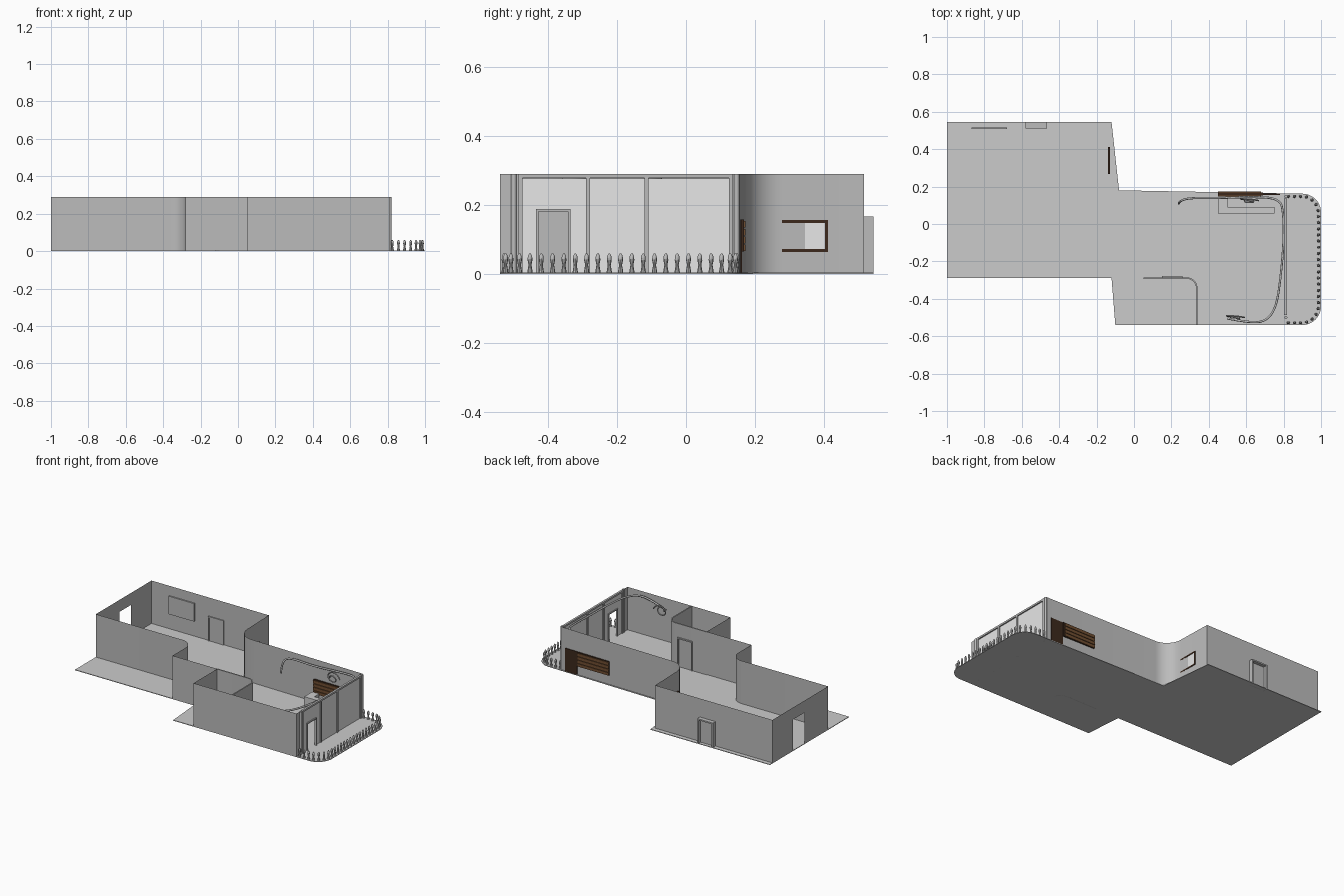
import bpy, bmesh, math
from mathutils import Vector

cube = bpy.data.objects.get("Cube")
if cube:
    bpy.data.objects.remove(cube, do_unlink=True)


def material(name, rgb):
    m = bpy.data.materials.new(name)
    m.use_nodes = True
    m.diffuse_color = (*rgb, 1)
    m.node_tree.nodes["Principled BSDF"].inputs["Base Color"].default_value = (*rgb, 1)
    return m


GREY = material("plaster grey", (0.5, 0.5, 0.5))
STONE = material("floor grey", (0.6, 0.6, 0.6))
PALE = material("pale glass", (0.8, 0.8, 0.8))
BROWN = material("board brown", (0.16, 0.075, 0.03))
DARK = material("dark wood", (0.045, 0.022, 0.012))
H = 0.29  # wall height
made = []


def finish(name, bm, mat):
    me = bpy.data.meshes.new(name)
    bm.to_mesh(me)
    bm.free()
    me.materials.append(mat)
    ob = bpy.data.objects.new(name, me)
    bpy.context.collection.objects.link(ob)
    made.append(ob)
    return ob


def rounded(points, closed=False, steps=10):
    """Round each (x, y, radius) corner of a path."""
    out, n = [], len(points)
    for i, (x, y, r) in enumerate(points):
        p = Vector((x, y))
        if r == 0 or (not closed and i in (0, n - 1)):
            out.append(p)
            continue
        a = (Vector(points[i - 1][:2]) - p).normalized()
        b = (Vector(points[(i + 1) % n][:2]) - p).normalized()
        half = a.angle(b) / 2
        centre = p + (a + b).normalized() * r / math.sin(half)
        va = (p + a * r / math.tan(half) - centre).normalized()
        vb = (p + b * r / math.tan(half) - centre).normalized()
        for k in range(steps + 1):
            out.append(centre + va.slerp(vb, k / steps) * r)
    return out


def sheets(name, pieces, mat):
    """Upright thin walls, each from a path and two heights."""
    bm = bmesh.new()
    for path, z0, z1 in pieces:
        low = [bm.verts.new((p[0], p[1], z0)) for p in path]
        top = [bm.verts.new((p[0], p[1], z1)) for p in path]
        for i in range(len(path) - 1):
            bm.faces.new((low[i], low[i + 1], top[i + 1], top[i]))
    return finish(name, bm, mat)


def slab(name, outline, z0, z1, mat):
    bm = bmesh.new()
    face = bm.faces.new([bm.verts.new((p[0], p[1], z0)) for p in outline])
    ext = bmesh.ops.extrude_face_region(bm, geom=[face])
    moved = [v for v in ext["geom"] if isinstance(v, bmesh.types.BMVert)]
    bmesh.ops.translate(bm, verts=moved, vec=(0, 0, z1 - z0))
    bmesh.ops.recalc_face_normals(bm, faces=bm.faces)
    return finish(name, bm, mat)


def boxes(name, spans, mat):
    """One object from (x0, x1, y0, y1, z0, z1) boxes."""
    bm = bmesh.new()
    for x0, x1, y0, y1, z0, z1 in spans:
        vs = bmesh.ops.create_cube(bm, size=1)["verts"]
        bmesh.ops.scale(bm, vec=(x1 - x0, y1 - y0, z1 - z0), verts=vs)
        bmesh.ops.translate(bm, vec=((x0 + x1) / 2, (y0 + y1) / 2, (z0 + z1) / 2), verts=vs)
    return finish(name, bm, mat)


def frame_x(x0, x1, a, b, z0, z1, w, sill=True):
    """Frame bars in a wall that faces along x."""
    bars = [(x0, x1, a, a + w, z0, z1), (x0, x1, b - w, b, z0, z1), (x0, x1, a, b, z1 - w, z1)]
    return bars + ([(x0, x1, a, b, z0, z0 + w)] if sill else [])


def frame_y(y0, y1, a, b, z0, z1, w):
    """Doorway bars in a wall that faces along y."""
    return [(c, d, u, v, e, f) for u, v, c, d, e, f in frame_x(y0, y1, a, b, z0, z1, w, False)]


def tube(name, points, radius):
    cu = bpy.data.curves.new(name, "CURVE")
    cu.dimensions = "3D"
    cu.bevel_depth = radius
    cu.bevel_resolution = 2
    cu.resolution_u = 6
    sp = cu.splines.new("NURBS")
    sp.points.add(len(points) - 1)
    for q, p in zip(sp.points, points):
        q.co = (*p, 1)
    sp.order_u = 3
    sp.use_endpoint_u = True
    cu.materials.append(GREY)
    bpy.context.collection.objects.link(bpy.data.objects.new(name, cu))


# Floor with a rounded terrace end
slab("floor", rounded([(-1, -0.29, 0), (-0.12, -0.29, 0), (-0.1, -0.54, 0), (1, -0.54, 0.1),
                       (1, 0.16, 0.1), (-0.08, 0.18, 0), (-0.12, 0.545, 0), (-1, 0.545, 0)], True),
     0, 0.004, STONE)

# Outer walls, with an open doorway in the left end
outer_front = rounded([(0.81, -0.54, 0), (0.05, -0.54, 0), (0.05, -0.29, 0), (-0.28, -0.29, 0),
                       (-0.28, -0.07, 0.08), (-1, -0.07, 0), (-1, 0.18, 0)])
outer_back = rounded([(-1, 0.3, 0), (-1, 0.517, 0), (-0.135, 0.517, 0), (-0.125, 0.175, 0.11),
                      (0.81, 0.157, 0)])
sheets("outer_walls", [(outer_front, 0, H), (outer_back, 0, H),
                       ([(-1, 0.18), (-1, 0.3)], 0.21, H)], GREY)

# Curved inner partition with its door surround
partition = rounded([(0.05, -0.285, 0), (0.34, -0.285, 0.06), (0.34, -0.54, 0)])
inner = rounded([(0.05, -0.293, 0), (0.332, -0.293, 0.052), (0.332, -0.54, 0)])
slab("partition", partition + inner[::-1], 0, H, GREY)
boxes("partition_door_frame", frame_y(-0.285, -0.278, 0.15, 0.26, 0, 0.2, 0.008), GREY)

# Glazed terrace front
sheets("terrace_wall", [([(0.81, -0.54), (0.81, -0.48)], 0, H),
                        ([(0.81, 0.13), (0.81, 0.157)], 0, H)], GREY)
sheets("terrace_glass", [([(0.81, -0.48), (0.81, -0.43)], 0, 0.277),
                         ([(0.81, -0.43), (0.81, -0.34)], 0.185, 0.277),
                         ([(0.81, -0.34), (0.81, 0.13)], 0, 0.277)], PALE)
bars = frame_x(0.803, 0.817, -0.487, 0.137, 0, H, 0.012, False)
bars += [(0.803, 0.817, y - 0.006, y + 0.006, 0, 0.28) for y in (-0.285, -0.115)]
bars += frame_x(0.805, 0.818, -0.435, -0.335, 0, 0.188, 0.007, False)
boxes("terrace_frame", bars, GREY)
bm = bmesh.new()
for y in (-0.5, 0.147):
    vs = bmesh.ops.create_cone(bm, cap_ends=True, segments=16, radius1=0.008, radius2=0.008,
                               depth=H)["verts"]
    bmesh.ops.translate(bm, verts=vs, vec=(0.812, y, H / 2))
finish("terrace_posts", bm, GREY)

# Side window
boxes("side_window_frame", frame_x(-0.14, -0.128, 0.268, 0.412, 0.063, 0.157, 0.009), DARK)
boxes("side_window_glass", [(-0.137, -0.13, 0.275, 0.405, 0.07, 0.15)], PALE)

# Back door and the inside wall board
boxes("back_door_frame", frame_y(0.51, 0.545, -0.58, -0.465, 0, 0.167, 0.009), GREY)
boxes("back_door", [(-0.572, -0.473, 0.513, 0.523, 0, 0.158)], GREY)
boxes("wall_board", [(-0.87, -0.68, 0.508, 0.517, 0.105, 0.225)], GREY)

# Wooden side door and slatted shutter
boxes("shutter_backing", [(0.45, 0.69, 0.153, 0.169, 0.065, 0.158)], DARK)
boxes("shutter_slats", [(0.45, 0.68, 0.148, 0.173, z, z + 0.019)
                        for z in (0.066, 0.089, 0.112, 0.135)], BROWN)
boxes("side_door", [(0.69, 0.78, 0.154, 0.163, 0.004, 0.158)], DARK)

# Low corner counter
slab("counter", [(0.45, 0.055), (0.75, 0.055), (0.75, 0.09), (0.5, 0.09), (0.5, 0.14), (0.45, 0.14)],
     0, 0.08, STONE)

# Winding vine along the top of the walls
tube("vine", [(0.24, 0.11, 0.16), (0.24, 0.12, 0.24), (0.29, 0.14, 0.265), (0.45, 0.138, 0.255),
              (0.6, 0.145, 0.26), (0.78, 0.14, 0.27), (0.8, 0.05, 0.265), (0.8, -0.1, 0.26),
              (0.785, -0.28, 0.27), (0.76, -0.45, 0.275), (0.7, -0.525, 0.27), (0.6, -0.525, 0.25),
              (0.5, -0.505, 0.23)], 0.006)
for label, cx, cy in (("front", 0.535, -0.5), ("back", 0.61, 0.125)):
    coil = [(cx + (0.055 - 0.003 * k) * math.cos(k * 0.8), cy + 0.01 * math.sin(k * 0.5),
             0.22 + (0.04 - 0.002 * k) * math.sin(k * 0.8)) for k in range(13)]
    tube(label + "_vine_coil", coil, 0.004)

# Terrace fence of turned pickets, evenly spaced round the edge
rail = rounded([(0.825, -0.528, 0), (0.986, -0.528, 0.09), (0.986, 0.148, 0.09), (0.825, 0.148, 0)])
profile = [(0.009, 0), (0.007, 0.012), (0.0045, 0.026), (0.0075, 0.04), (0.0065, 0.052), (0.002, 0.06)]
lengths = [(b - a).length for a, b in zip(rail, rail[1:])]
count = round(sum(lengths) / 0.033)
bm = bmesh.new()
for i in range(count + 1):
    d, k = sum(lengths) * i / count, 0
    while k < len(lengths) - 1 and d > lengths[k]:
        d -= lengths[k]
        k += 1
    c = rail[k].lerp(rail[k + 1], d / lengths[k])
    rings = [[bm.verts.new((c.x + r * math.cos(j * math.tau / 10), c.y + r * math.sin(j * math.tau / 10), z))
              for j in range(10)] for r, z in profile]
    for lo, hi in zip(rings, rings[1:]):
        for j in range(10):
            bm.faces.new((lo[j - 1], lo[j], hi[j], hi[j - 1]))
    bm.faces.new(rings[-1])
finish("fence_pickets", bm, GREY)

# Smooth the curved parts and keep the corners sharp
bpy.ops.object.select_all(action="DESELECT")
for ob in made:
    ob.select_set(True)
bpy.context.view_layer.objects.active = made[0]
bpy.ops.object.shade_smooth_by_angle(angle=math.radians(35))
